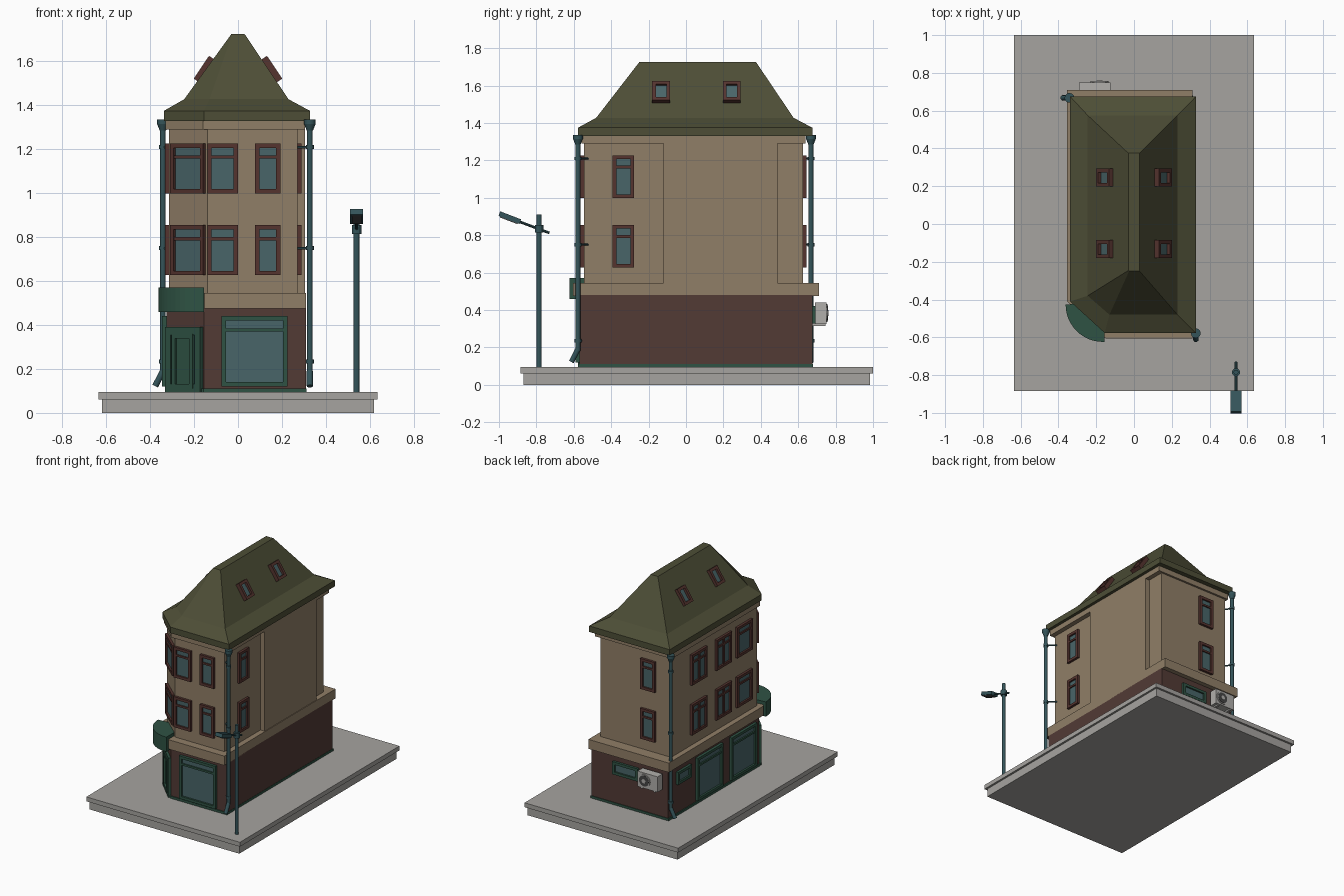
import bpy, bmesh, math
from mathutils import Matrix, Vector

if "Cube" in bpy.data.objects:
    bpy.data.objects.remove(bpy.data.objects["Cube"])


def material(name, rgb):
    m = bpy.data.materials.new(name)
    m.use_nodes = True
    m.diffuse_color = (*rgb, 1)
    m.node_tree.nodes["Principled BSDF"].inputs["Base Color"].default_value = (*rgb, 1)
    return m


PLASTER = material("beige plaster", (.28, .21, .135))
BRICK = material("dark red brick", (.085, .043, .036))
ROOF = material("olive roof", (.075, .076, .037))
WOOD = material("brown window frame", (.09, .034, .028))
GLASS = material("blue grey glass", (.066, .13, .14))
GREEN = material("shop green", (.028, .085, .057))
METAL = material("teal metal", (.034, .088, .1))
PAVING = material("paving grey", (.38, .37, .35))
CASING = material("light grey casing", (.44, .43, .41))
DARK = material("dark grille", (.06, .06, .06))


def add_box(bm, lo, hi, index=0):
    lo, hi = Vector(lo), Vector(hi)
    mat = Matrix.Translation((lo + hi) / 2) @ Matrix.Diagonal((*(hi - lo), 1))
    verts = bmesh.ops.create_cube(bm, size=1, matrix=mat)["verts"]
    for f in {f for v in verts for f in v.link_faces}:
        f.material_index = index


def add_rod(bm, a, b, r1, r2=None, sides=12):
    a, b = Vector(a), Vector(b)
    d = b - a
    mat = Matrix.Translation((a + b) / 2) @ d.to_track_quat("Z", "Y").to_matrix().to_4x4()
    bmesh.ops.create_cone(bm, cap_ends=True, segments=sides, radius1=r1,
                          radius2=r1 if r2 is None else r2, depth=d.length, matrix=mat)


def finish(name, bm, mats, matrix=None):
    bmesh.ops.recalc_face_normals(bm, faces=bm.faces)
    me = bpy.data.meshes.new(name)
    bm.to_mesh(me)
    bm.free()
    for m in mats:
        me.materials.append(m)
    ob = bpy.data.objects.new(name, me)
    bpy.context.collection.objects.link(ob)
    if matrix:
        ob.matrix_world = matrix
    return ob


def box(name, lo, hi, mat):
    bm = bmesh.new()
    add_box(bm, lo, hi)
    return finish(name, bm, [mat])


def loft(name, rings, mat):
    """Stack of (outline, height) rings joined by quads and capped."""
    bm = bmesh.new()
    loops = [[bm.verts.new((x, y, z)) for x, y in pts] for pts, z in rings]
    for a, b in zip(loops, loops[1:]):
        for i in range(len(a)):
            j = (i + 1) % len(a)
            bm.faces.new((a[i], a[j], b[j], b[i]))
    bm.faces.new(loops[0])
    bm.faces.new(loops[-1])
    return finish(name, bm, [mat])


def outline(x0, x1, y0, y1, cx, cy):
    """Rectangle with its front corner at x0 cut from (x0, cy) to (cx, y0)."""
    return [(cx, y0), (x1, y0), (x1, y1), (x0, y1), (x0, cy)]


def prism(name, pts, z0, z1, mat):
    return loft(name, [(pts, z0), (pts, z1)], mat)


def window(name, pos, normal, w, h, frame=WOOD, glass=GLASS, bar=.02, transom=0,
           mullion=False, depth=.018):
    """Framed pane centred at pos on a surface with the given outward normal."""
    n = Vector(normal).normalized()
    u = Vector((-n.y, n.x, 0)).normalized()
    v = n.cross(u)
    mat = Matrix((u, v, n)).transposed().to_4x4()
    mat.translation = pos
    bm = bmesh.new()
    a, b = w / 2, h / 2
    for s in (-1, 1):
        add_box(bm, (min(s * a, s * (a - bar)), -b, -.01), (max(s * a, s * (a - bar)), b, depth))
        add_box(bm, (bar - a, min(s * b, s * (b - bar)), -.01), (a - bar, max(s * b, s * (b - bar)), depth))
    if transom:
        add_box(bm, (bar - a, b - transom - bar * .7, 0), (a - bar, b - transom, depth * .8))
    if mullion:
        add_box(bm, (-bar * .4, bar - b, 0), (bar * .4, b - bar, depth * .8))
    add_box(bm, (bar - a, bar - b, -.01), (a - bar, b - bar, depth * .3), 1)
    return finish(name, bm, [frame, glass], mat)


# Paving slab
box("slab_base", (-.62, -.87, 0), (.62, .985, .062), PAVING)
box("slab_top", (-.635, -.885, .062), (.635, 1, .095), PAVING)

# Walls, band and cornice
prism("ground_floor", outline(-.325, .31, -.57, .675, -.155, -.4), .095, .48, BRICK)
prism("plinth_trim", outline(-.332, .312, -.577, .68, -.158, -.403), .095, .112, GREEN)
prism("floor_band", outline(-.355, .31, -.605, .71, -.152, -.41), .475, .545, PLASTER)
prism("upper_walls", outline(-.315, .27, -.545, .625, -.14, -.39), .54, 1.33, PLASTER)
box("party_wall_panel", (.2, -.12, .54), (.305, .49, 1.3), PLASTER)
prism("cornice", outline(-.33, .305, -.56, .64, -.16, -.4), 1.29, 1.335, PLASTER)

# Roof with a flared eave and a flat ridge
eave = outline(-.338, .328, -.577, .675, -.155, -.41)
loft("roof", [(eave, 1.33), (eave, 1.375),
              (outline(-.245, .23, -.48, .575, -.13, -.38), 1.428),
              (outline(-.03, .03, -.25, .375, -.026, -.246), 1.725)], ROOF)
for side in (-1, 1):
    for label, y in (("front", -.133), ("back", .245)):
        window(f"skylight_{label}_{'left' if side > 0 else 'right'}",
               (side * .146, y, 1.56), (side * .83, 0, .56), .095, .125, depth=.025)

# Upper floor windows
for level, z in (("lower", .741), ("upper", 1.113)):
    for label, x, y, n, w, mull in (
            ("front_wide", -.07, -.545, (0, -1, 0), .14, False),
            ("front_narrow", .135, -.545, (0, -1, 0), .115, False),
            ("corner", -.222, -.472, (-.155, -.175, 0), .2, False),
            ("left", .27, -.335, (1, 0, 0), .115, False),
            ("back", -.13, .625, (0, 1, 0), .12, False),
            ("right_back", -.315, .31, (-1, 0, 0), .18, True),
            ("right_middle", -.315, .02, (-1, 0, 0), .18, True),
            ("right_front", -.315, -.225, (-1, 0, 0), .18, False)):
        window(f"{level}_window_{label}", (x, y, z), n, w, .228, transom=.055, mullion=mull)

# Shop windows
for label, x, y, n in (("front", .075, -.57, (0, -1, 0)),
                       ("right_front", -.325, -.2, (-1, 0, 0)),
                       ("right_back", -.325, .2, (-1, 0, 0))):
    window(f"shop_window_{label}", (x, y, .28), n, .3, .32, GREEN, transom=.055, depth=.02)
window("small_window_back", (.02, .675, .375), (0, 1, 0), .21, .095, GREEN)
window("small_window_right", (-.325, .5, .375), (-1, 0, 0), .16, .095, GREEN)

# Corner door and rounded awning
window("corner_door", (-.24, -.485, .243), (-1, -1, 0), .225, .295, GREEN, GREEN, bar=.035)
window("corner_door_leaf", (-.243, -.488, .235), (-1, -1, 0), .135, .25, GREEN, GREEN, bar=.022)
arc = [(-.165 - .197 * math.cos(t), -.427 - .197 * math.sin(t))
       for t in (i * math.pi / 24 for i in range(13))]
prism("corner_awning", arc + [(-.155, -.624), (-.155, -.41)], .46, .57, GREEN)


# Downpipes with funnel, brackets and kicked outlet
def downpipe(name, x, y, kick, wall):
    bm = bmesh.new()
    kx, ky = kick
    add_rod(bm, (x, y, .18), (x, y, 1.31), .013)
    add_rod(bm, (x, y, .19), (x + kx, y + ky, .122), .014)
    add_rod(bm, (x, y, 1.285), (x, y, 1.315), .014, .026)
    add_rod(bm, (x, y, 1.315), (x, y, 1.335), .026)
    for z in (.235, .75, 1.21):
        add_rod(bm, (x, y, z - .009), (x, y, z + .009), .018)
        add_rod(bm, (x, y, z), (*wall, z), .006, sides=6)
    ob = finish(name, bm, [METAL])
    bpy.context.view_layer.objects.active = ob
    ob.select_set(True)
    bpy.ops.object.shade_smooth_by_angle(angle=math.radians(40))
    ob.select_set(False)


downpipe("downpipe_front", .327, -.578, (0, -.035), (.262, -.52))
downpipe("downpipe_back", -.342, .668, (-.035, 0), (-.3, .6))

# Street lamp
bm = bmesh.new()
add_rod(bm, (.54, -.785, .095), (.54, -.785, .91), .013)
add_rod(bm, (.54, -.785, .815), (.54, -.785, .855), .022)
add_rod(bm, (.54, -.73, .812), (.54, -.9, .876), .007, sides=8)
finish("lamp_post", bm, [METAL])
bm = bmesh.new()
add_box(bm, (-.029, -.06, -.012), (.029, .06, .014))
add_box(bm, (-.022, -.05, -.017), (.022, .05, -.012), 1)
tilt = Matrix.Translation((.54, -.942, .893)) @ Matrix.Rotation(math.radians(-21), 4, "X")
finish("lamp_head", bm, [METAL, DARK], tilt)

# Air conditioner on the back wall
bm = bmesh.new()
add_box(bm, (-.29, .69, .325), (-.125, .75, .44))
for x in (-.26, -.155):
    add_box(bm, (x - .008, .67, .315), (x + .008, .745, .327))
finish("air_conditioner", bm, [CASING])
for name, r, y, mat in (("fan_ring", .048, .756, CASING), ("fan_grille", .04, .758, DARK),
                        ("fan_hub", .016, .761, CASING)):
    bm = bmesh.new()
    add_rod(bm, (-.182, .745, .383), (-.182, y, .383), r, sides=20)
    finish(name, bm, [mat])
